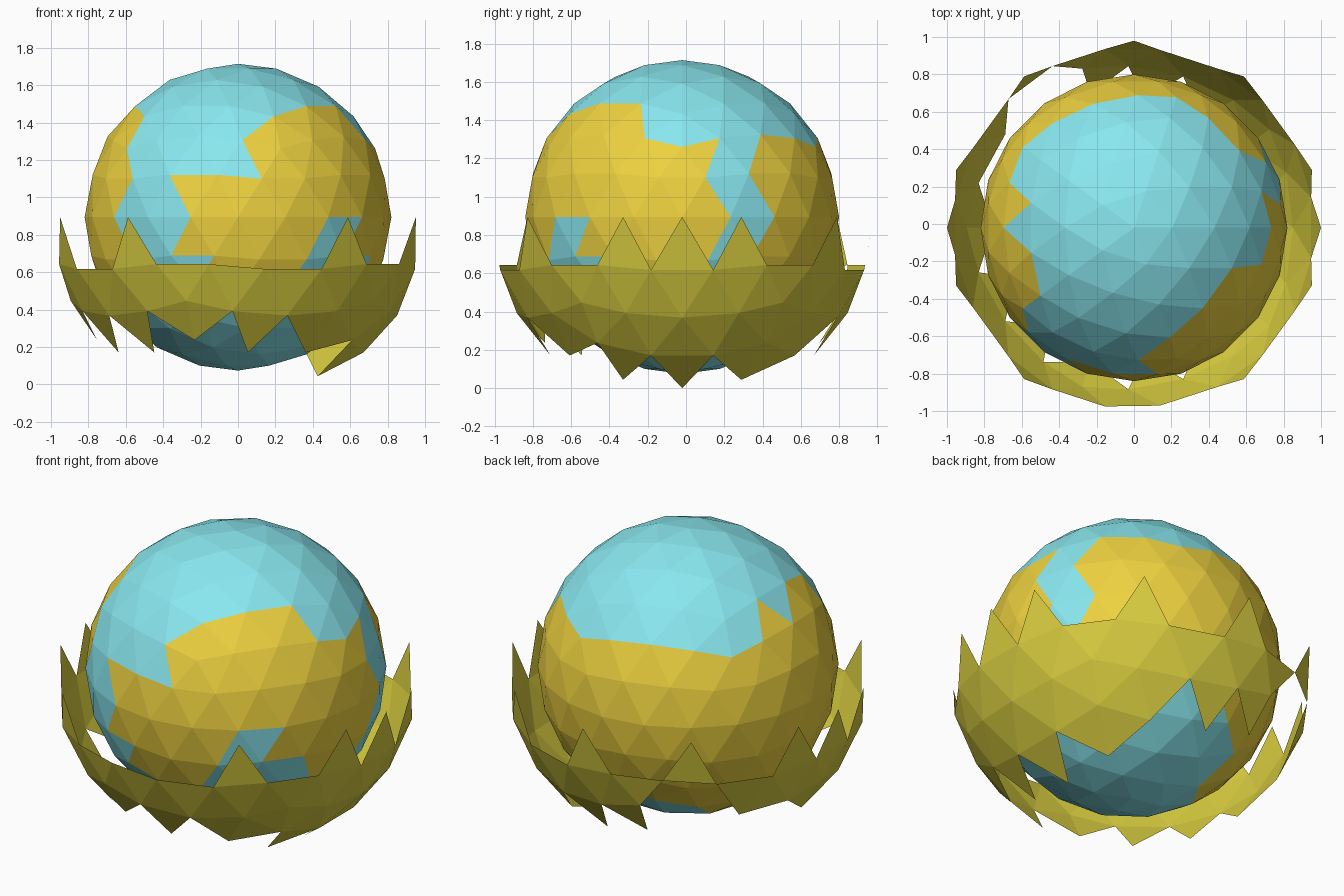
import bpy, bmesh
from math import atan2, degrees

if "Cube" in bpy.data.objects:
    bpy.data.objects.remove(bpy.data.objects["Cube"])

CENTRE = (0, -0.02, 0.894)


def material(name, rgb):
    m = bpy.data.materials.new(name)
    m.diffuse_color = (*rgb, 1)
    m.use_nodes = True
    m.node_tree.nodes["Principled BSDF"].inputs["Base Color"].default_value = m.diffuse_color
    return m


def level(z):
    """Index of the vertex ring: 0 at the equator, +-6 at the poles."""
    n = sum(abs(z) > t for t in (0.1, 0.4, 0.6, 0.8, 0.93, 0.985))
    return n if z > 0 else -n


def describe(face):
    """Band below/above a ring, vertices on the band's upper ring, azimuth."""
    levels = [level(v.co.z) for v in face.verts]
    c = face.calc_center_median()
    return min(levels), levels.count(max(levels)), degrees(atan2(c.y, c.x))


def within(az, ranges):
    return any(a < az < b for a, b in ranges)


def finish(bm, name, radius, mats):
    bmesh.ops.scale(bm, vec=(radius,) * 3, verts=bm.verts)
    bmesh.ops.translate(bm, vec=CENTRE, verts=bm.verts)
    me = bpy.data.meshes.new(name)
    bm.to_mesh(me)
    bm.free()
    for m in mats:
        me.materials.append(m)
    bpy.context.collection.objects.link(bpy.data.objects.new(name, me))


def icosphere():
    bm = bmesh.new()
    bmesh.ops.create_icosphere(bm, subdivisions=3, radius=1)
    return bm


# Globe: faceted ball with blue water and ochre land patches
LAND = {  # azimuth ranges of land in each band
    2: [(-82, -19), (-177, -147), (165, 177)],
    -3: [(99, 180)],
    -4: [(133, 180)],
}
WATER = {  # azimuth ranges of water in the mostly-land bands
    1: [(-140, -85), (14, 31)],
    0: [(-140, -112), (13, 31)],
    -1: [(-140, -112), (-58, -40), (13, 31)],
    -2: [(-140, -105), (-64, -24), (5, 30)],
}
bm = icosphere()
for f in bm.faces:
    band, _, az = describe(f)
    if band in WATER:
        f.material_index = 0 if within(az, WATER[band]) else 1
    else:
        f.material_index = 1 if within(az, LAND.get(band, [])) else 0
finish(bm, "globe", 0.82, [material("water", (0.25, 0.80, 0.86)),
                           material("land", (0.85, 0.64, 0.05))])

# Broken shell: jagged belt of a larger concentric ball
SPIKES = (0, 18, -18, 54, -54, 90, 126, -126, 162, -162, 180)


def in_shell(face):
    band, upper, az = describe(face)
    if band == -1:      # upward teeth
        return upper == 1 and any(
            abs((az - s + 180) % 360 - 180) < 4 for s in SPIKES)
    if band == -2:      # belt with one gap at the back
        return not 112 < az < 140
    if band == -3:      # downward teeth, filled in on the right side
        return not 110 < az < 167 if upper == 2 else abs(az) < 58
    if band == -4:      # lowest teeth
        return upper == 2 and -34 < az < 52
    return False


bm = icosphere()
bmesh.ops.delete(bm, geom=[f for f in bm.faces if not in_shell(f)],
                 context='FACES')
finish(bm, "broken_shell", 1.0, [material("shell", (0.68, 0.60, 0.05))])
